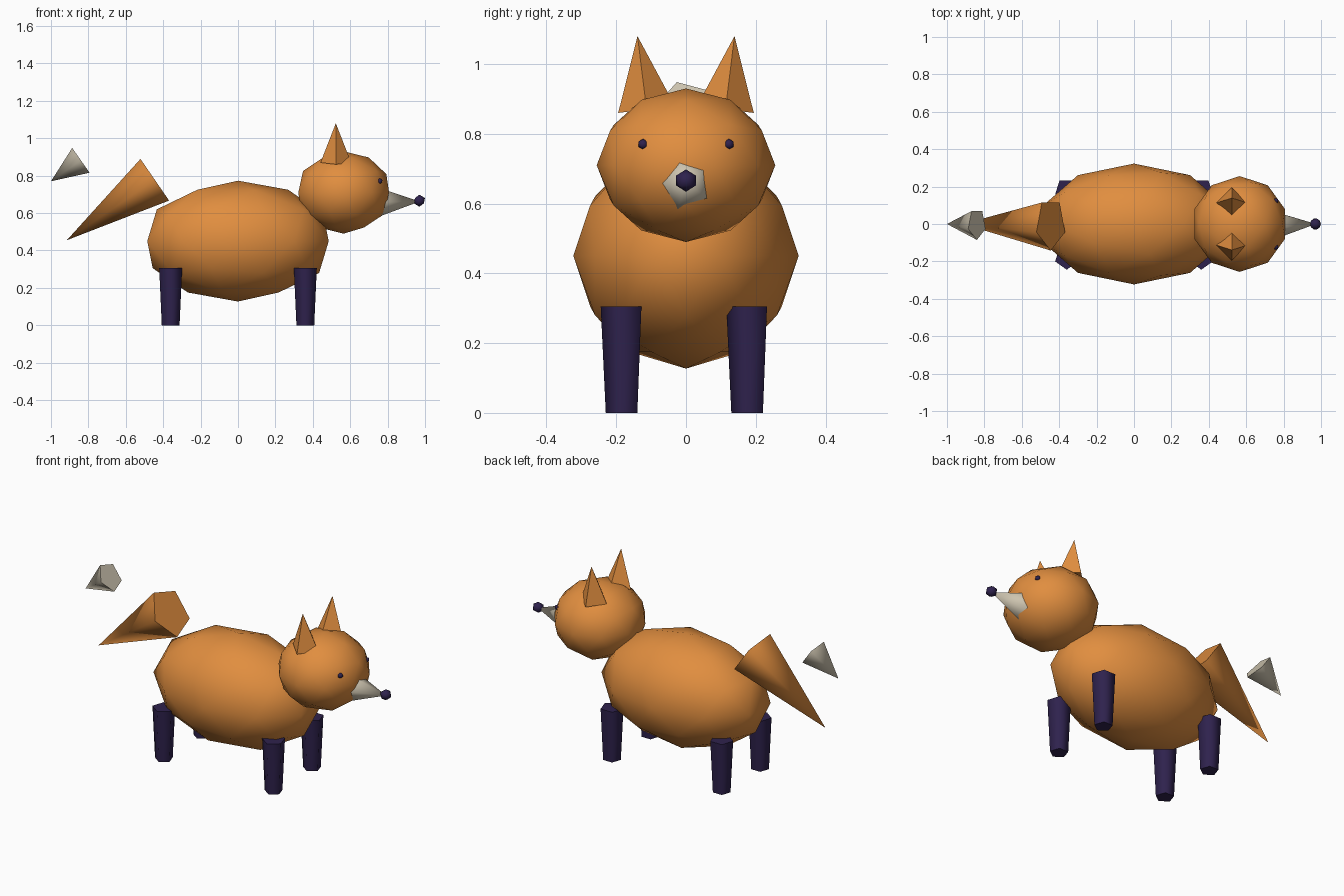
import bpy
import bmesh
from math import sin, cos, pi, radians
from mathutils import Vector, Matrix

cube = bpy.data.objects.get("Cube")
if cube:
    bpy.data.objects.remove(cube, do_unlink=True)


def material(name, rgb):
    mat = bpy.data.materials.new(name)
    mat.use_nodes = True
    colour = (*rgb, 1.0)
    mat.diffuse_color = colour
    mat.node_tree.nodes["Principled BSDF"].inputs["Base Color"].default_value = colour
    return mat


orange = material("orange_fur", (0.75, 0.27, 0.05))
cream = material("cream_fur", (0.61, 0.55, 0.43))
dark = material("dark_purple", (0.028, 0.016, 0.075))


def finish(name, bm, mat):
    """Turn a bmesh into a shaded object."""
    bmesh.ops.recalc_face_normals(bm, faces=bm.faces)
    mesh = bpy.data.meshes.new(name)
    bm.to_mesh(mesh)
    bm.free()
    mesh.materials.append(mat)
    obj = bpy.data.objects.new(name, mesh)
    bpy.context.collection.objects.link(obj)
    bpy.ops.object.select_all(action="DESELECT")
    obj.select_set(True)
    bpy.context.view_layer.objects.active = obj
    bpy.ops.object.shade_smooth_by_angle(angle=radians(75))
    return obj


def ball(name, centre, radii, mat, subdivisions=2):
    bm = bmesh.new()
    bmesh.ops.create_icosphere(
        bm, subdivisions=subdivisions, radius=1,
        matrix=Matrix.Translation(centre) @ Matrix.Diagonal((*radii, 1)))
    return finish(name, bm, mat)


def cone(name, base, end, base_radius, end_radius, sides, mat):
    """Cone from base to end, with its first corner towards -y."""
    base, end = Vector(base), Vector(end)
    axis = (end - base).normalized()
    across = Vector((0, 1, 0)).cross(axis).normalized()
    front = across.cross(axis).normalized()
    if front.y > 0:
        front.negate()

    bm = bmesh.new()

    def ring(centre, radius):
        angles = [2 * pi * i / sides for i in range(sides)]
        return [bm.verts.new(centre + radius * (front * cos(a) + across * sin(a)))
                for a in angles]

    lower = ring(base, base_radius)
    bm.faces.new(lower)
    if end_radius:
        upper = ring(end, end_radius)
        bm.faces.new(upper)
    else:
        upper = [bm.verts.new(end)] * sides
    for i in range(sides):
        j = (i + 1) % sides
        corners = [lower[i], lower[j], upper[j], upper[i]]
        bm.faces.new(corners if end_radius else corners[:3])
    return finish(name, bm, mat)


# Body and head
ball("body", (0, 0, 0.45), (0.51, 0.323, 0.323), orange)
ball("head", (0.565, 0, 0.71), (0.255, 0.256, 0.22), orange)

# Muzzle and nose
cone("muzzle", (0.755, 0, 0.658), (0.972, 0, 0.662), 0.08, 0, 5, cream)
ball("nose", (0.97, 0, 0.666), (0.033, 0.033, 0.032), dark, 1)

# Tail and its separate tip
cone("tail", (-0.445, 0, 0.778), (-0.915, 0, 0.455), 0.142, 0, 5, orange)
cone("tail_tip", (-0.84, 0, 0.882), (-1.0, 0, 0.77), 0.085, 0, 5, cream)

# Paired ears, eyes and legs
for side, s in (("left", 1), ("right", -1)):
    # The model's head points along +x, sides are named along y
    cone(f"{side}_ear", (0.523, s * 0.113, 0.87), (0.523, s * 0.139, 1.08),
         0.082, 0, 4, orange)
    ball(f"{side}_eye", (0.758, s * 0.123, 0.77), (0.016, 0.016, 0.016), dark, 1)
    for end, x in (("front", 0.36), ("rear", -0.36)):
        cone(f"{end}_{side}_leg", (x, s * 0.18, 0.305), (x, s * 0.18, 0),
             0.0645, 0.05, 5, dark)
